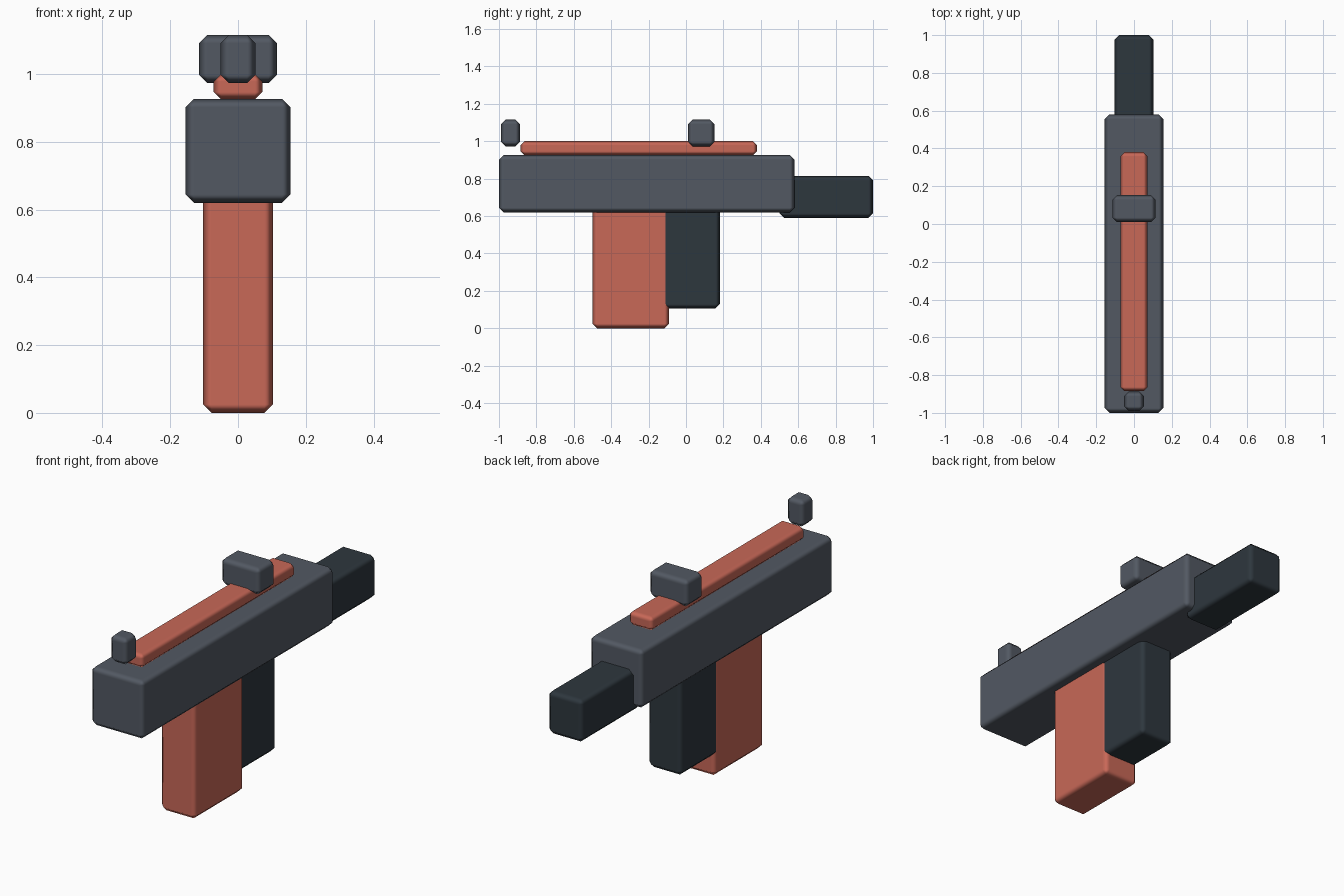
import bpy
import bmesh
from mathutils import Vector

if "Cube" in bpy.data.objects:
    bpy.data.objects.remove(bpy.data.objects["Cube"])


def material(name, rgb):
    mat = bpy.data.materials.new(name)
    mat.diffuse_color = (*rgb, 1.0)
    mat.use_nodes = True
    mat.node_tree.nodes["Principled BSDF"].inputs["Base Color"].default_value = mat.diffuse_color
    return mat


GREY = material("slate grey", (0.085, 0.099, 0.124))
DARK = material("dark blue grey", (0.027, 0.038, 0.048))
RED = material("brick red", (0.58, 0.138, 0.096))


def block(name, half_x, y, z, mat, bevel=0.025):
    """Chamfered box centred on x, spanning the given y and z ranges."""
    low = Vector((-half_x, y[0], z[0]))
    high = Vector((half_x, y[1], z[1]))
    centre = (low + high) / 2
    size = high - low
    bm = bmesh.new()
    bmesh.ops.create_cube(bm, size=1.0)
    bmesh.ops.scale(bm, vec=size, verts=bm.verts)
    mesh = bpy.data.meshes.new(name)
    bm.to_mesh(mesh)
    bm.free()
    mesh.materials.append(mat)
    for poly in mesh.polygons:
        poly.use_smooth = True
    obj = bpy.data.objects.new(name, mesh)
    obj.location = centre
    bpy.context.collection.objects.link(obj)
    # Soft-shaded chamfer that keeps the broad faces flat
    mod = obj.modifiers.new("chamfer", "BEVEL")
    mod.width = bevel
    mod.segments = 1
    mod.limit_method = "NONE"
    mod.harden_normals = True
    return obj


# Main housing and rear barrel block
block("body", 0.155, (-1.0, 0.58), (0.62, 0.927), GREY)
block("barrel", 0.103, (0.50, 1.0), (0.59, 0.815), DARK)

# Lower parts
block("magazine", 0.103, (-0.50, -0.09), (0.0, 0.65), RED)
block("grip", 0.10, (-0.13, 0.182), (0.105, 0.66), DARK)

# Top rail and the two sights
block("top_rail", 0.072, (-0.885, 0.38), (0.925, 1.0), RED, 0.022)
block("front_sight", 0.052, (-0.99, -0.887), (0.973, 1.116), GREY)
block("rear_sight", 0.115, (0.01, 0.153), (0.973, 1.116), GREY)
